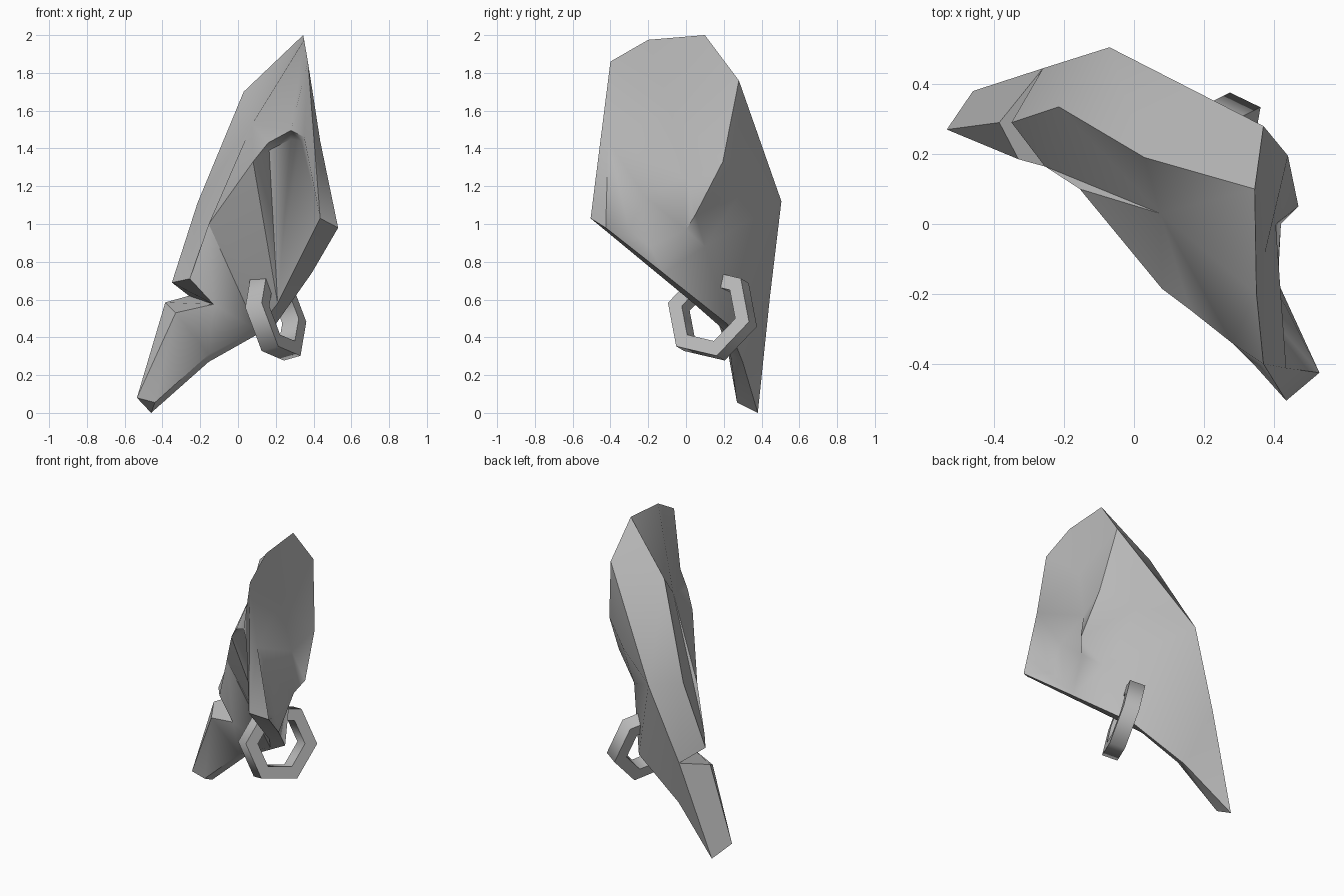
import bpy, bmesh, math
from mathutils import Vector

if "Cube" in bpy.data.objects:
    bpy.data.objects.remove(bpy.data.objects["Cube"])

grey = bpy.data.materials.new("grey")
grey.diffuse_color = (0.5, 0.5, 0.5, 1)
grey.use_nodes = True
grey.node_tree.nodes["Principled BSDF"].inputs["Base Color"].default_value = grey.diffuse_color


def finish(name, bm, angle):
    bmesh.ops.recalc_face_normals(bm, faces=bm.faces)
    me = bpy.data.meshes.new(name)
    bm.to_mesh(me)
    bm.free()
    ob = bpy.data.objects.new(name, me)
    bpy.context.collection.objects.link(ob)
    me.materials.append(grey)
    bpy.ops.object.select_all(action='DESELECT')
    ob.select_set(True)
    bpy.context.view_layer.objects.active = ob
    bpy.ops.object.shade_smooth_by_angle(angle=math.radians(angle))
    return ob


# Ear: edge profiles are drawn first, then skinned to one another
bm = bmesh.new()


def profile(*points):
    return [bm.verts.new(p) for p in points]


def face(*vs):
    vs = list(dict.fromkeys(vs))
    if len(vs) > 2 and not bm.faces.get(vs):
        bm.faces.new(vs)


def skin(a, b):
    """Stitch two profiles with triangles, taking the shorter diagonal."""
    i = j = 0
    while i < len(a) - 1 or j < len(b) - 1:
        da = (a[i + 1].co - b[j].co).length if i < len(a) - 1 else 99
        db = (a[i].co - b[j + 1].co).length if j < len(b) - 1 else 99
        if da <= db:
            face(a[i], a[i + 1], b[j])
            i += 1
        else:
            face(a[i], b[j + 1], b[j])
            j += 1


# Ridge from the notch over the tip to the front of the top rim
ridge = profile((-.35, .29, .69), (-.215, .335, 1.11), (.03, .19, 1.70),
                (.345, .10, 2.0), (.35, -.20, 1.975), (.37, -.40, 1.86))
# Rear edge, from the notch to the top
rear = profile((-.26, .445, .62), (-.07, .505, 1.12), (.37, .28, 1.76))
# Front lip and the recess behind it
lip = profile((-.255, .165, .71), (-.155, .10, 1.0), (.08, -.185, 1.33),
              (.16, -.245, 1.43), (.28, -.34, 1.495), (.35, -.41, 1.46))
under = profile((.165, -.14, 1.39), (.28, -.22, 1.45), (.335, -.28, 1.44))
crease = profile((.075, .03, 1.53))
# Lower edge, front and back, from the lobe to the front corner
low_front = profile((-.535, .27, .08), (-.44, .27, .055), (-.155, .235, .31),
                    (.10, .20, .44), (.21, .04, .58), (.435, -.505, 1.03))
low_back = profile((-.46, .38, 0), (-.155, .30, .27), (.20, .22, .47),
                   (.39, -.12, .74), (.53, -.425, .98))
# Notch floor
notch, lobe_back, lobe_front = profile((-.13, .13, .575), (-.385, .29, .585), (-.33, .185, .53))
# Hollow on the right side: rear hem, outer rim, hollow floor and front fold
hem = profile((.24, .34, 1.24), (.32, .10, .88), (.42, 0, .97), (.41, -.19, .88), (.42, -.30, .965))
rim = profile((.44, .195, 1.33), (.47, .05, 1.05))
floor_top, floor_mid, floor_low = profile((.375, -.08, 1.60), (.405, 0, 1.25), (.405, -.22, 1.15))
fold = profile((.435, -.412, 1.44))[0]

tip, top, front = ridge[3], rear[2], ridge[5]
corner, back_corner = low_front[5], low_back[4]

# Outer side, lip underside and the wall beside the recess
skin(ridge[:5], [lip[0], crease[0], ridge[4]])
skin([lip[0], crease[0], ridge[4], front], lip)
face(front, lip[5], corner)
skin(lip[2:], [lip[2], *under])
face(lip[5], under[2], corner)

# Recessed front sheet and lobe
skin([lip[1], lip[2], *under], low_front[3:5])
face(under[2], low_front[4], corner)
face(lip[0], notch, lip[1])
skin([lobe_front, notch, lip[1]], low_front[:4])

# Notch walls and lobe end
face(ridge[0], lip[0], notch, rear[0])
face(lobe_back, rear[0], notch, lobe_front)
face(rear[0], lobe_back, low_front[0], low_back[0])
face(lobe_back, lobe_front, low_front[0])

# Lower edge strip and back
skin(low_front, low_back)
skin(ridge[:4], rear)
skin(rear[:2], low_back[:3])
skin([top, *hem, back_corner], [top, rear[1], *low_back[2:]])
skin([top, *hem[:3]], [top, *rim, hem[2]])

# Hollow and fold
skin([front, ridge[4], tip, top], [front, floor_top, top])
skin([top, *rim], [floor_top, floor_mid])
skin([rim[1], *hem[2:]], [floor_mid, floor_low, fold])
skin([front, floor_top, floor_mid], [front, fold, floor_low, floor_mid])
face(front, corner, fold)
face(corner, back_corner, fold)
face(fold, back_corner, hem[4])
finish("ear", bm, 50)

# Six-sided earring hanging through the lower edge
bm = bmesh.new()
centre = Vector((.20, .14, .52))
axis = Vector((.87, -.42, .25)).normalized()
up = (Vector((0, 0, 1)) - axis * axis.z).normalized()
side = up.cross(axis)
rings = []
for i in range(6):
    a = math.radians(60 * i - 12)
    d = side * math.cos(a) + up * math.sin(a)
    rings.append([bm.verts.new(centre + d * r + axis * w)
                  for r, w in ((.25, -.05), (.25, .05), (.165, .05), (.165, -.05))])
for i in range(6):
    a, b = rings[i], rings[(i + 1) % 6]
    for j in range(4):
        k = (j + 1) % 4
        bm.faces.new((a[j], a[k], b[k], b[j]))
finish("earring", bm, 61)
